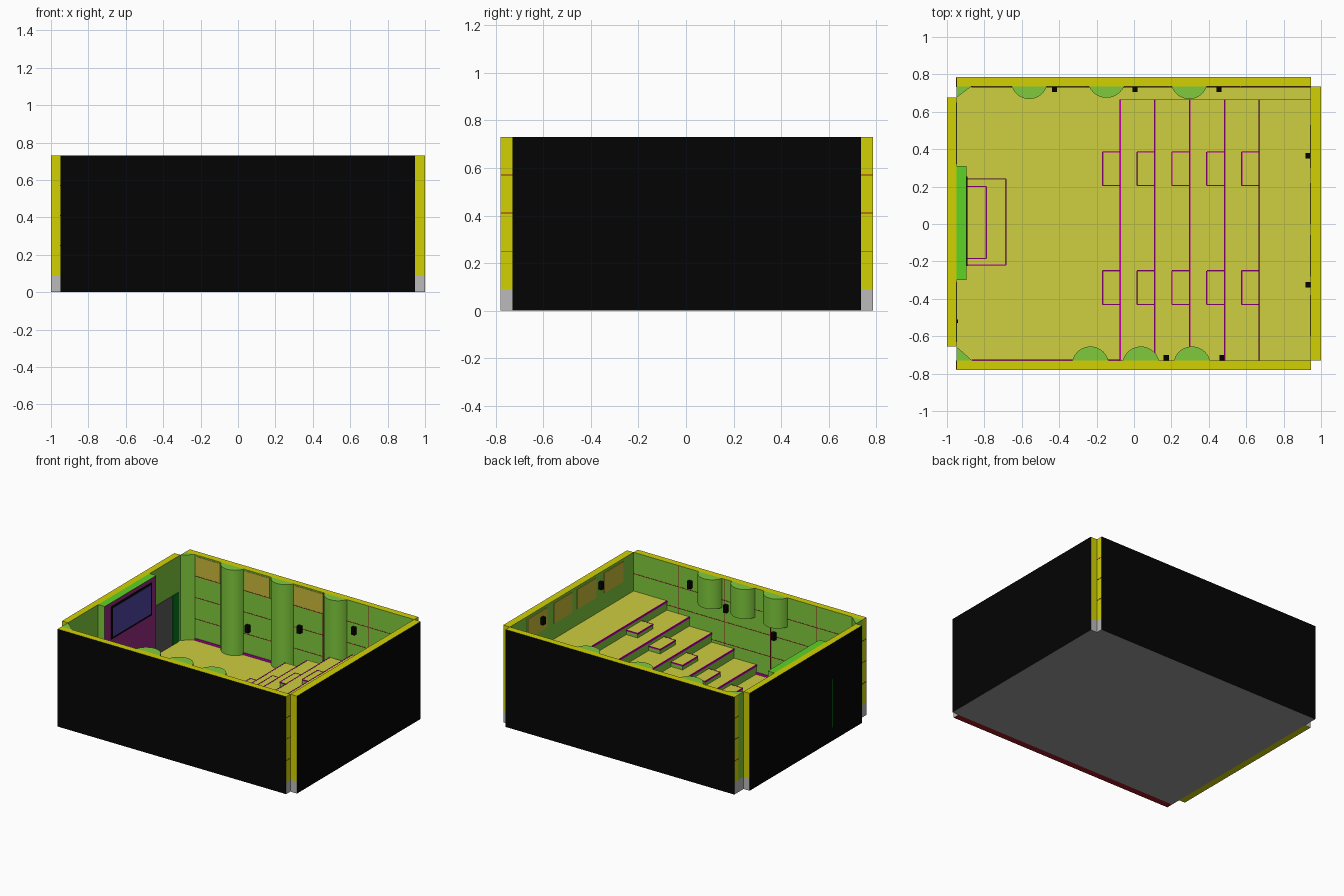
import bpy, bmesh, math

if "Cube" in bpy.data.objects:
    bpy.data.objects.remove(bpy.data.objects["Cube"])

MATS = {}
PALETTE = {
    "black": (12, 12, 12), "yellow": (208, 208, 12), "floor": (205, 205, 66),
    "green": (126, 200, 62), "bright_green": (92, 210, 40), "olive": (200, 185, 60),
    "magenta": (190, 10, 170), "purple": (150, 45, 130), "blue": (80, 70, 160),
    "red": (150, 30, 40), "door": (90, 90, 90), "door_green": (15, 120, 35),
    "grey": (185, 185, 185), "slab": (150, 150, 150),
}

def mat(key):
    if key not in MATS:
        m = bpy.data.materials.new(key)
        m.diffuse_color = [(c / 255) ** 2.2 for c in PALETTE[key]] + [1]
        m.use_nodes = True
        m.node_tree.nodes["Principled BSDF"].inputs["Base Color"].default_value = m.diffuse_color
        MATS[key] = m
    return MATS[key]

# Extrude a polygon along y or z; faces pick their colour by direction
def solid(name, pts, a, b, axis, side, **dirs):
    bm = bmesh.new()
    place = (lambda p, t: (p[0], p[1], t)) if axis == "z" else (lambda p, t: (p[0], t, p[1]))
    lo = [bm.verts.new(place(p, a)) for p in pts]
    hi = [bm.verts.new(place(p, b)) for p in pts]
    bm.faces.new(lo)
    bm.faces.new(hi)
    n = len(pts)
    for i in range(n):
        j = (i + 1) % n
        bm.faces.new((lo[i], lo[j], hi[j], hi[i]))
    bmesh.ops.recalc_face_normals(bm, faces=bm.faces)
    keys = [side] + list(dirs.values())
    axes = {"px": (0, 1), "nx": (0, -1), "py": (1, 1), "ny": (1, -1), "top": (2, 1), "bottom": (2, -1)}
    bm.normal_update()
    for f in bm.faces:
        for k, d in enumerate(dirs):
            ax, s = axes[d]
            if f.normal[ax] * s > 0.99:
                f.material_index = k + 1
    me = bpy.data.meshes.new(name)
    bm.to_mesh(me)
    bm.free()
    for k in keys:
        me.materials.append(mat(k))
    ob = bpy.data.objects.new(name, me)
    bpy.context.collection.objects.link(ob)
    return ob

def box(name, x0, x1, y0, y1, z0, z1, side, **dirs):
    return solid(name, [(x0, y0), (x1, y0), (x1, y1), (x0, y1)], z0, z1, "z", side, **dirs)

FL, H, RISE = 0.09, 0.73, 0.07

# Floor slab
box("floor_slab", -0.95, 0.945, -0.73, 0.735, 0.0, FL, "grey", top="floor", bottom="slab")

# Walls: grey plinth with the panelled wall above, black outside, green inside
walls = {
    "front": (-0.95, 0.945, -0.78, -0.73, "ny", "py", "red"),
    "back": (-0.95, 0.945, 0.735, 0.785, "py", "ny", "slab"),
    "left": (-1.0, -0.95, -0.655, 0.675, "nx", "px", "yellow"),
    "right": (0.945, 1.0, -0.73, 0.735, "px", "nx", "slab"),
}
for n, (x0, x1, y0, y1, out, inn, bot) in walls.items():
    box(n + "_plinth", x0, x1, y0, y1, 0, FL, "grey", **{out: "black", "bottom": bot})
    box(n + "_wall", x0, x1, y0, y1, FL, H, "yellow", **{out: "black", inn: "green"})

# Red panel joints and magenta skirting on the long walls
e = 0.0015
for n, y0, y1 in (("front", -0.778, -0.73 + e), ("back", 0.735 - e, 0.783)):
    for z in (0.25, 0.41, 0.57):
        box(n + "_joint", -0.95 - e, 0.945 + e, y0, y1, z - 0.002, z + 0.002, "red")
    for x in (-0.57, -0.19, 0.19, 0.57):
        box(n + "_upright_joint", x - 0.002, x + 0.002, y0, y1, FL, H - e, "red")
box("back_skirting", -0.87, 0.945, 0.729, 0.735, FL, FL + 0.015, "magenta")
box("front_skirting", -0.865, -0.07, -0.73, -0.724, FL, FL + 0.015, "magenta")

# Slanted corner fillers beside the left wall
solid("back_corner", [(-0.95, 0.675), (-0.87, 0.735), (-0.95, 0.735)], FL, H, "z", "green")
solid("front_corner", [(-0.95, -0.655), (-0.95, -0.73), (-0.865, -0.73)], FL, H, "z", "green")

# Stepped seating tiers as one stair profile
edges = [-0.073, 0.112, 0.298, 0.484, 0.67]
prof = [(0.945, FL), (edges[0], FL)]
for i, x in enumerate(edges):
    z = FL + RISE * (i + 1)
    prof.append((x, z))
    prof.append((edges[i + 1] if i < 4 else 0.945, z))
solid("seating_tiers", prof, -0.73, 0.665, "y", "green", top="floor")

# Magenta nosings and half-height aisle steps
for i, x in enumerate(edges):
    z = FL + RISE * (i + 1)
    box("tier_nosing", x - 0.004, x + 0.004, -0.73, 0.665, z - 0.012, z + 0.001, "magenta")
    for y0, y1 in ((0.205, 0.385), (-0.43, -0.25)):
        zt = z - RISE / 2
        box("aisle_step", x - 0.095, x, y0, y1, z - RISE, zt, "green", top="floor")
        box("aisle_nosing", x - 0.098, x - 0.091, y0, y1, zt - 0.01, zt + 0.001, "magenta")
        for y in (y0, y1):
            box("aisle_side_trim", x - 0.095, x, y - 0.003, y + 0.003, zt - 0.008, zt + 0.001, "magenta")

# Rounded half columns on the long walls
def column(name, x, half, wall, depth, z0):
    r = (half ** 2 + depth ** 2) / (2 * depth)
    a = math.asin(half / r)
    s = 1 if wall < 0 else -1
    pts = []
    for i in range(21):
        t = -a + 2 * a * i / 20
        pts.append((x + r * math.sin(t), wall + s * (r * math.cos(t) - (r - depth))))
    ob = solid(name, pts, z0, H, "z", "green")
    bpy.ops.object.select_all(action="DESELECT")
    ob.select_set(True)
    bpy.context.view_layer.objects.active = ob
    bpy.ops.object.shade_smooth_by_angle(angle=math.radians(30))

for x, d in ((-0.56, 0.067), (-0.147, 0.06), (0.295, 0.067)):
    column("back_column", x, 0.093, 0.735, d, FL)
for x in (-0.233, 0.037, 0.31):
    column("front_column", x, 0.096, -0.73, 0.075, 0.51)

# Acoustic panels between the back columns and along the right wall
for x0, x1 in ((-0.86, -0.66), (-0.46, -0.25), (-0.05, 0.19)):
    box("back_panel", x0, x1, 0.732, 0.735, 0.575, H - 0.01, "olive")
for y0, y1 in ((0.3, 0.53), (0.0, 0.22), (-0.28, -0.06), (-0.6, -0.38)):
    box("right_panel", 0.94, 0.945, y0, y1, 0.56, H - 0.02, "olive")

# Wall speakers: a body with a short bracket
def speaker(x, y, z, nx, ny):
    box("speaker", x - 0.014, x + 0.014, y - 0.014, y + 0.014, z - 0.027, z + 0.027, "black")
    bx, by = x - nx * 0.012, y - ny * 0.012
    box("speaker_bracket", bx - 0.005, bx + 0.005, by - 0.005, by + 0.005, z - 0.008, z + 0.008, "black")

for x, z in ((-0.425, 0.30), (0.005, 0.41), (0.455, 0.52)):
    speaker(x, 0.72, z, 0, -1)
for x, z in ((-0.226, 0.42), (0.172, 0.52), (0.47, 0.62)):
    speaker(x, -0.715, z, 0, 1)
for y in (0.365, -0.325):
    speaker(0.93, y, 0.64, -1, 0)

# Screen wall with purple face and framed screen
box("screen_wall", -0.95, -0.895, -0.30, 0.31, FL, H, "green", px="purple", top="bright_green")
box("screen_frame", -0.896, -0.891, -0.225, 0.255, 0.455, 0.70, "black")
box("screen", -0.892, -0.889, -0.21, 0.24, 0.47, 0.685, "blue")

# Two-level stage with magenta edging
for n, x1, y0, y1, z0 in (("lower", -0.685, -0.22, 0.24, FL), ("upper", -0.79, -0.185, 0.2, FL + 0.03)):
    z1 = z0 + 0.03
    box(n + "_stage", -0.895, x1, y0, y1, z0, z1, "magenta", top="floor")
    box(n + "_stage_edge", x1 - 0.004, x1 + 0.003, y0, y1, z1 - 0.01, z1 + 0.001, "magenta")
    for y in (y0, y1):
        box(n + "_stage_side_trim", -0.895, x1, y - 0.003, y + 0.003, z1 - 0.01, z1 + 0.001, "magenta")

# Doors either side of the screen
for n, y0, y1, g0, g1 in (("back", 0.32, 0.58, 0.58, 0.65), ("front", -0.56, -0.31, -0.63, -0.56)):
    box(n + "_door", -0.951, -0.947, y0, y1, FL, 0.46, "door")
    box(n + "_door_frame", -0.951, -0.946, g0, g1, FL, 0.46, "door_green")
box("door_handle", -0.948, -0.941, -0.53, -0.51, 0.26, 0.28, "black")
box("door_outside_edge", -1.0008, -0.999, -0.31, -0.303, 0.1, 0.46, "door_green")
